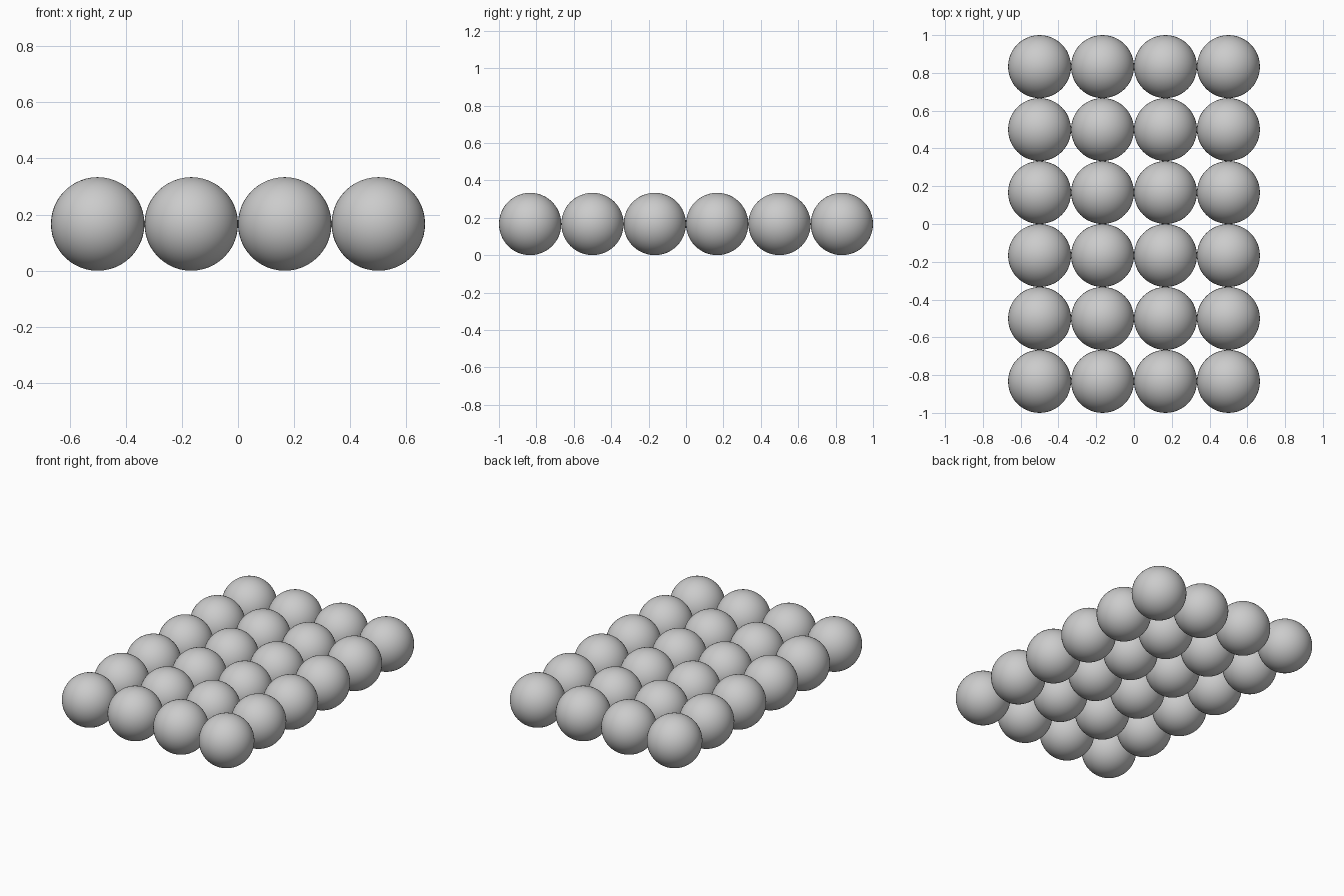
import bpy

if "Cube" in bpy.data.objects:
    bpy.data.objects.remove(bpy.data.objects["Cube"])

R = 1 / 6            # ball radius
COLS, ROWS = 4, 6    # balls along x and y

# One smooth ball, its mesh shared by the whole grid
bpy.ops.mesh.primitive_uv_sphere_add(segments=48, ring_count=24, radius=R)
first = bpy.context.object
bpy.ops.object.shade_smooth()
ball_mesh = first.data
ball_mesh.name = "ball"
bpy.data.objects.remove(first)

# Flat layer of touching balls resting on the floor
for i in range(COLS):
    for j in range(ROWS):
        ball = bpy.data.objects.new(f"ball_{i + 1}_{j + 1}", ball_mesh)
        ball.location = ((2 * i - COLS + 1) * R, (2 * j - ROWS + 1) * R, R)
        bpy.context.collection.objects.link(ball)
